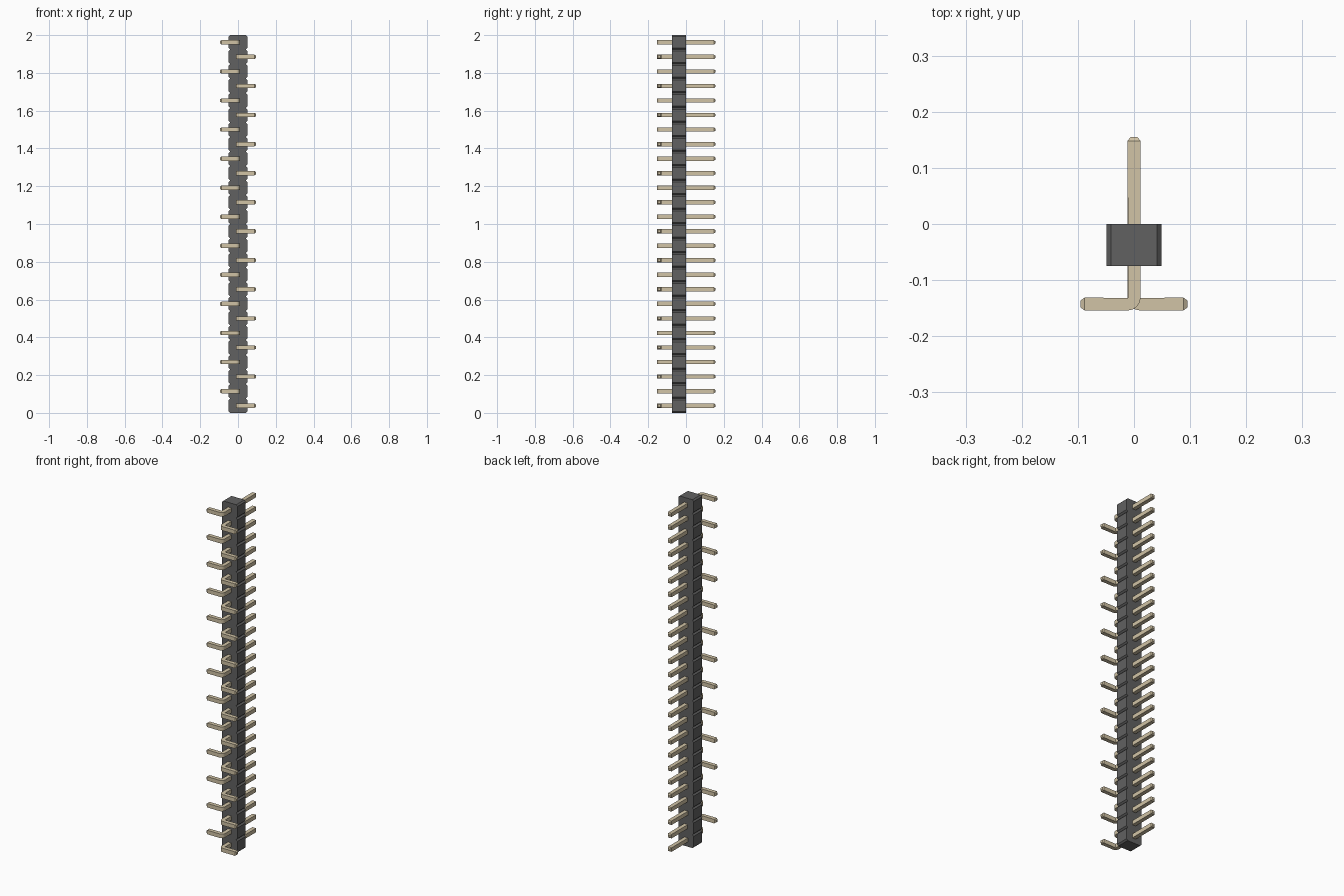
import bpy, bmesh, math

if "Cube" in bpy.data.objects:
    bpy.data.objects.remove(bpy.data.objects["Cube"])

COUNT = 26
PITCH = 2.0 / COUNT
PIN = 0.0115          # half thickness of a pin


def material(name, color):
    m = bpy.data.materials.new(name)
    m.diffuse_color = color
    m.use_nodes = True
    m.node_tree.nodes["Principled BSDF"].inputs["Base Color"].default_value = m.diffuse_color
    return m


def loft(name, rings, mat, loc=(0, 0, 0)):
    """Skin a list of four-point rings and cap both ends."""
    bm = bmesh.new()
    rows = [[bm.verts.new(p) for p in ring] for ring in rings]
    for a, b in zip(rows, rows[1:]):
        for i in range(4):
            j = (i + 1) % 4
            bm.faces.new((a[i], a[j], b[j], b[i]))
    bm.faces.new(rows[0])
    bm.faces.new(rows[-1])
    bmesh.ops.recalc_face_normals(bm, faces=bm.faces[:])
    mesh = bpy.data.meshes.new(name)
    bm.to_mesh(mesh)
    bm.free()
    mesh.materials.append(mat)
    obj = bpy.data.objects.new(name, mesh)
    obj.location = loc
    bpy.context.collection.objects.link(obj)
    return obj


plastic = material("dark_plastic", (0.12, 0.12, 0.12, 1))
metal = material("pale_gold", (0.64, 0.55, 0.38, 1))

# Notched plastic strip: one chamfered block per pin
WIDE, CUT = 0.049, 0.008
levels = []
for i in range(COUNT):
    z0, z1 = i * PITCH, (i + 1) * PITCH
    if i == 0:
        levels.append((z0, WIDE - CUT))
    levels += [(z0 + CUT, WIDE), (z1 - CUT, WIDE), (z1, WIDE - CUT)]
loft("housing", [[(-w, -0.075, z), (w, -0.075, z), (w, 0, z), (-w, 0, z)]
                 for z, w in levels], plastic)


# Bent square pin, foot pointing to +x (side = 1) or -x (side = -1)
def pin_rings(side):
    def ring(a, b, h):
        return [(side * a[0], a[1], -h), (side * b[0], b[1], -h),
                (side * b[0], b[1], h), (side * a[0], a[1], h)]
    tip, foot_y = PIN * 0.55, -0.1425
    rings = [ring((tip, 0.155), (-tip, 0.155), tip),
             ring((PIN, 0.148), (-PIN, 0.148), PIN)]
    # outer bend turns about the inner corner
    inner = (PIN, foot_y + PIN)
    for k in range(9):
        t = math.pi / 2 * k / 8
        outer = (inner[0] - 2 * PIN * math.cos(t), inner[1] - 2 * PIN * math.sin(t))
        near = (inner[0] - 0.001 * math.cos(t), inner[1] - 0.001 * math.sin(t))
        rings.append(ring(near, outer, PIN))
    rings += [ring((0.088, foot_y + PIN), (0.088, foot_y - PIN), PIN),
              ring((0.095, foot_y + tip), (0.095, foot_y - tip), tip)]
    return rings


# Row of pins with feet alternating right and left
for i in range(COUNT):
    side = 1 if i % 2 == 0 else -1
    pin = loft(f"pin_{i + 1}", pin_rings(side), metal, (0, 0, (i + 0.5) * PITCH))
    bpy.ops.object.select_all(action='DESELECT')
    pin.select_set(True)
    bpy.context.view_layer.objects.active = pin
    bpy.ops.object.shade_smooth_by_angle(angle=math.radians(25))
